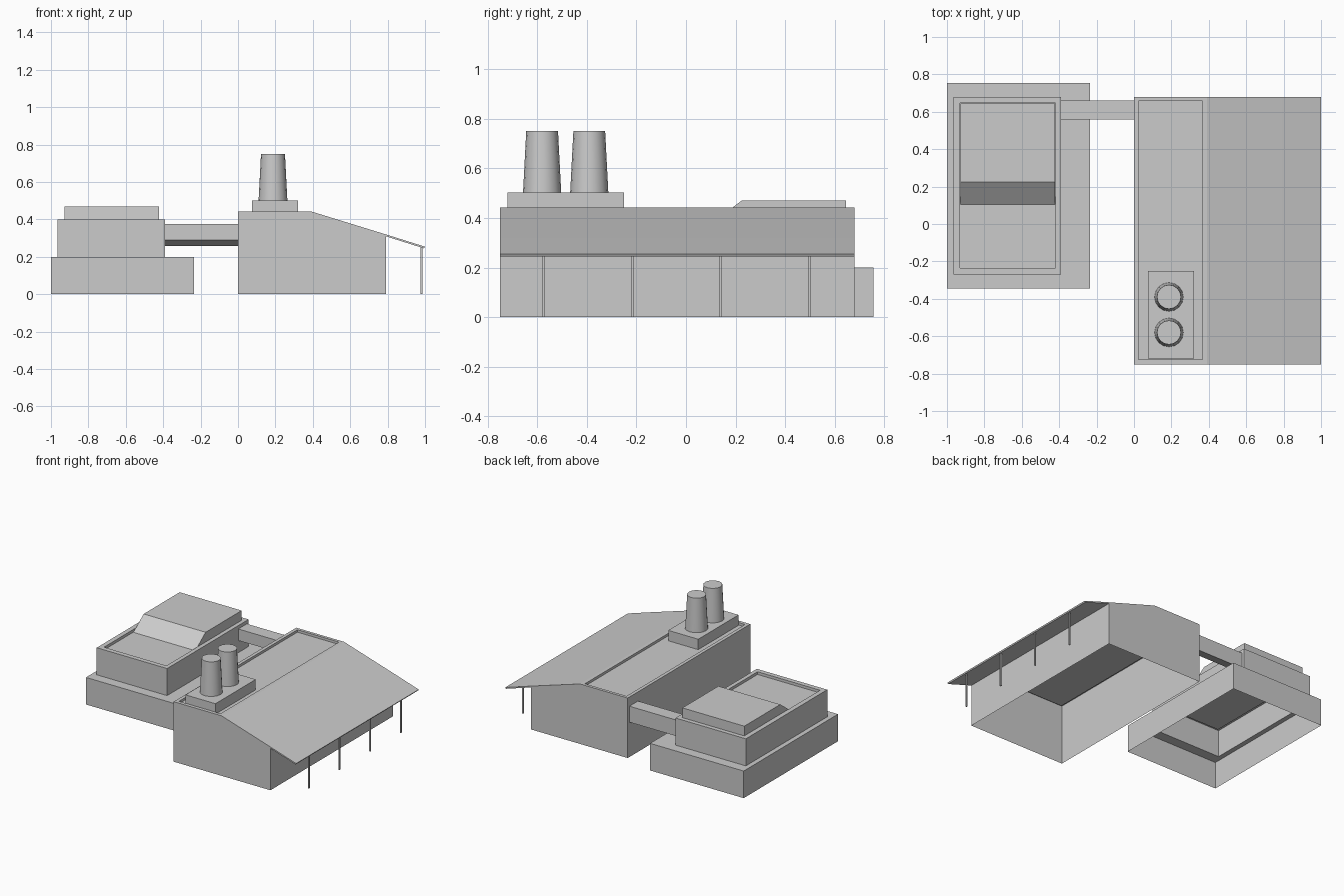
import bpy
import bmesh

if "Cube" in bpy.data.objects:
    bpy.data.objects.remove(bpy.data.objects["Cube"])


def finish(name, bm):
    bmesh.ops.remove_doubles(bm, verts=bm.verts, dist=1e-5)
    bmesh.ops.recalc_face_normals(bm, faces=bm.faces)
    mesh = bpy.data.meshes.new(name)
    bm.to_mesh(mesh)
    bm.free()
    obj = bpy.data.objects.new(name, mesh)
    bpy.context.collection.objects.link(obj)
    return obj


def add_face(bm, points):
    bm.faces.new([bm.verts.new(p) for p in points])


def add_stack(bm, rings):
    """Joins rectangles (x0, x1, y0, y1, z) in order and caps the last one."""
    loops = [[(a, c, z), (b, c, z), (b, d, z), (a, d, z)] for a, b, c, d, z in rings]
    for low, high in zip(loops, loops[1:]):
        for i in range(4):
            j = (i + 1) % 4
            add_face(bm, [low[i], low[j], high[j], high[i]])
    add_face(bm, loops[-1])


def stack(name, rings):
    bm = bmesh.new()
    add_stack(bm, rings)
    return finish(name, bm)


def box(name, x0, x1, y0, y1, z0, z1):
    bm = bmesh.new()
    r = (x0, x1, y0, y1)
    add_stack(bm, [(*r, z0), (*r, z1)])
    add_face(bm, [(x0, y0, z0), (x0, y1, z0), (x1, y1, z0), (x1, y0, z0)])
    return finish(name, bm)


def add_strip(bm, path, y0, y1):
    """Sweeps an xz path along y."""
    for (xa, za), (xb, zb) in zip(path, path[1:]):
        add_face(bm, [(xa, y0, za), (xb, y0, zb), (xb, y1, zb), (xa, y1, za)])


def prism_x(name, profile, x0, x1):
    """Closed solid from a yz profile."""
    bm = bmesh.new()
    for x in (x0, x1):
        add_face(bm, [(x, y, z) for y, z in profile])
    for (ya, za), (yb, zb) in zip(profile, profile[1:] + profile[:1]):
        add_face(bm, [(x0, ya, za), (x1, ya, za), (x1, yb, zb), (x0, yb, zb)])
    return finish(name, bm)


# Annex: two open-bottomed tiers with a roof parapet
low = (-1.0, -0.235, -0.345, 0.755)
up = (-0.965, -0.39, -0.27, 0.68)
rim = (-0.93, -0.42, -0.235, 0.648)
stack("annex", [(*low, 0), (*low, 0.2), (*up, 0.2), (*up, 0.4), (*rim, 0.4), (*rim, 0.38)])

# Rooftop room with sloping front
prism_x("annex_roof_room", [(0.105, 0.38), (0.225, 0.47), (0.645, 0.47), (0.645, 0.38)],
        -0.928, -0.422)

# Connecting bridge with slanted underside
prism_x("bridge", [(0.56, 0.375), (0.66, 0.375), (0.66, 0.257), (0.56, 0.29)], -0.39, 0.0)

# Main hall: walls, sloped roof with overhang, flat roof with parapet
Y0, Y1 = -0.75, 0.68
bm = bmesh.new()
add_strip(bm, [(0.39, 0.443), (0.79, 0.32), (1.0, 0.254), (0.995, 0.245), (0.79, 0.31)], Y0, Y1)
add_strip(bm, [(0.79, 0.32), (0.79, 0.31), (0.79, 0)], Y0, Y1)
add_strip(bm, [(0, 0), (0, 0.443)], Y0, Y1)
for y in (Y0, Y1):
    add_face(bm, [(x, y, z) for x, z in
                  [(0, 0), (0.79, 0), (0.79, 0.31), (0.79, 0.32), (0.39, 0.443), (0, 0.443)]])
    add_face(bm, [(x, y, z) for x, z in
                  [(0.79, 0.31), (0.995, 0.245), (1.0, 0.254), (0.79, 0.32)]])
inner = (0.025, 0.365, -0.725, 0.658)
add_stack(bm, [(0, 0.39, Y0, Y1, 0.443), (*inner, 0.443), (*inner, 0.425)])
finish("main_hall", bm)

# Canopy posts
for i in range(4):
    y = -0.575 + i * 0.358
    box(f"canopy_post_{i + 1}", 0.976, 0.986, y - 0.005, y + 0.005, 0, 0.25)

# Chimney plinth and tapered chimneys
box("chimney_plinth", 0.075, 0.32, -0.72, -0.25, 0.425, 0.502)
for i, y in enumerate((-0.58, -0.39)):
    bpy.ops.mesh.primitive_cone_add(vertices=16, radius1=0.077, radius2=0.064, depth=0.25,
                                    location=(0.187, y, 0.626))
    bpy.context.object.name = f"chimney_{i + 1}"
    bpy.ops.object.shade_smooth_by_angle()
